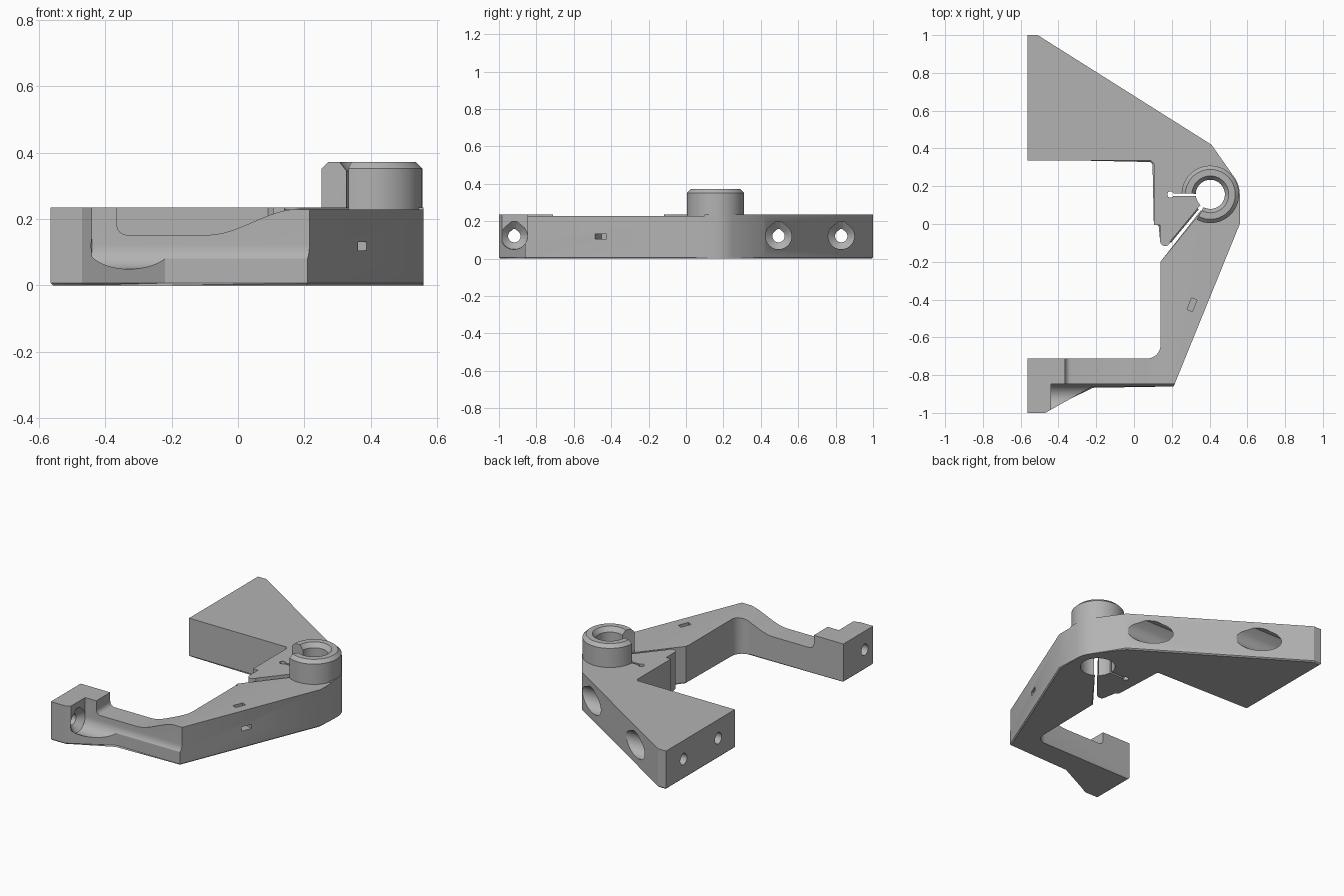
import bpy, bmesh
from math import sin, cos, pi, radians
from mathutils import Vector

cube = bpy.data.objects.get("Cube")
if cube:
    bpy.data.objects.remove(cube, do_unlink=True)

grey = bpy.data.materials.new("plain_grey")
grey.use_nodes = True
grey.diffuse_color = (0.45, 0.45, 0.45, 1)
grey.node_tree.nodes["Principled BSDF"].inputs["Base Color"].default_value = (0.45, 0.45, 0.45, 1)

CX, CY = 0.404, 0.157   # clamp bore centre
TOP = 0.235


def arc(cx, cy, r, a, b, n):
    return [(cx + r * cos(radians(a + (b - a) * i / n)),
             cy + r * sin(radians(a + (b - a) * i / n))) for i in range(n + 1)]


def loft(name, layers, axis="z", chamfer=0):
    """Join equal-length outlines; each layer is (position on axis, points)."""
    place = {"x": lambda u, v, h: (h, u, v),
             "y": lambda u, v, h: (u, h, v),
             "z": lambda u, v, h: (u, v, h)}[axis]
    bm = bmesh.new()
    rings = [[bm.verts.new(place(u, v, h)) for u, v in pts] for h, pts in layers]
    first = bm.faces.new(rings[0])
    bm.faces.new(rings[-1])
    n = len(rings[0])
    for lo, hi in zip(rings, rings[1:]):
        for i in range(n):
            j = (i + 1) % n
            bm.faces.new((lo[i], lo[j], hi[j], hi[i]))
    if chamfer:
        bmesh.ops.bevel(bm, geom=list(first.edges), offset=chamfer,
                        segments=1, affect="EDGES")
    bmesh.ops.recalc_face_normals(bm, faces=bm.faces)
    mesh = bpy.data.meshes.new(name)
    bm.to_mesh(mesh)
    bm.free()
    mesh.materials.append(grey)
    ob = bpy.data.objects.new(name, mesh)
    bpy.context.collection.objects.link(ob)
    return ob


def prism(name, pts, a, b, axis="z", chamfer=0):
    return loft(name, [(a, pts), (b, pts)], axis, chamfer)


def combine(target, tool, operation="DIFFERENCE"):
    mod = target.modifiers.new("combine", "BOOLEAN")
    mod.operation, mod.solver, mod.object = operation, "EXACT", tool
    bpy.context.view_layer.objects.active = target
    bpy.ops.object.modifier_apply(modifier=mod.name)
    bpy.data.objects.remove(tool, do_unlink=True)


# Bracket plate: rear wedge, clamp, slanted arm and front foot
outline = [(-0.565, 1.0), (-0.51, 1.0), (0.41, 0.42)]
outline += arc(CX, CY, 0.156, 36, 0, 10)
outline += [(0.56, 0.0), (0.21, -0.86), (-0.22, -0.86), (-0.47, -1.0), (-0.565, -1.0),
            (-0.565, -0.712)]
outline += arc(0.07, -0.642, 0.07, -90, 0, 10)
outline += [(0.14, -0.2), (0.385, 0.1), (0.36, 0.11), (0.19, -0.095)]
outline += arc(0.165, -0.09, 0.027, -30, -180, 6)
outline += [(0.138, -0.005), (0.105, -0.005), (0.105, 0.32), (0.09, 0.335), (-0.565, 0.335)]
bracket = prism("clamp_bracket", outline, 0, TOP, chamfer=0.007)

# Slightly lower arm top
combine(bracket, prism("arm_top_cut", [(-0.3, -1.1), (0.7, -1.1), (0.7, 0.1), (0.37, 0.1),
                                       (0.12, -0.21), (0.12, -0.6), (-0.3, -0.6)], 0.228, 0.3))

# Scooped saddle across the front arm
saddle = [(-0.365, 0.3)] + arc(-0.335, 0.182, 0.03, 180, 270, 6)
for i in range(13):
    t = i / 12
    saddle.append((-0.09 + 0.27 * t, 0.152 + 0.078 * t * t * (3 - 2 * t)))
saddle.append((0.18, 0.3))
combine(bracket, prism("saddle_cut", saddle, -1.1, -0.22, "y"))

# Collar: open ring with chamfered rim
def sector(r):
    return [(CX, CY)] + arc(CX, CY, r, -118, 178, 56)

combine(bracket, loft("collar", [(0.2, sector(0.152)), (0.352, sector(0.152)),
                                 (0.372, sector(0.132))]), "UNION")

# Stepped bore through clamp and collar
bore = [(-0.1, 0.1), (0.2, 0.1), (0.2001, 0.077), (0.345, 0.077), (0.375, 0.1), (0.45, 0.1)]
combine(bracket, loft("bore_cut", [(z, arc(CX, CY, r, 0, 352.5, 47)) for z, r in bore]))

# Thin relief slit with round end
combine(bracket, prism("slit_cut", [(0.195, 0.149), (0.36, 0.149), (0.36, 0.162),
                                    (0.195, 0.162)], -0.1, 0.3))
combine(bracket, prism("slit_end_cut", arc(0.193, 0.156, 0.017, 0, 345, 23), -0.1, 0.3))


# Screw holes with pointed roofs, running along x
def teardrop(y, r):
    return arc(y, 0.12, r, 140, 400, 28) + [(y + r * 0.2, 0.12 + r * 1.12),
                                            (y - r * 0.2, 0.12 + r * 1.12)]

for y in (-0.918, 0.495, 0.83):
    end = -0.43 if y < 0 else 0.6
    steps = [(-0.7, 0.033), (-0.475, 0.033), (-0.44, 0.07), (end, 0.07)]
    combine(bracket, loft("screw_cut", [(x, teardrop(y, r)) for x, r in steps], "x"))

# Open round-bottomed driver channel along the front foot
channel = arc(-0.92, 0.122, 0.073, -180, 0, 24) + [(-0.847, 0.3), (-1.1, 0.3), (-1.1, 0.122)]
combine(bracket, prism("channel_cut", channel, -0.44, 0.4, "x"))

# Tie slot: in through the slanted face, then up through the top
along = Vector((0.377, 0.926))
inward = Vector((-0.926, 0.377))
mouth = Vector((0.375, -0.455))

def slot(near, far):
    return [tuple(mouth + along * s * 0.033 + inward * d)
            for s, d in ((-1, near), (1, near), (1, far), (-1, far))]

combine(bracket, prism("slot_side_cut", slot(-0.05, 0.088), 0.105, 0.131))
combine(bracket, prism("slot_top_cut", slot(0.058, 0.088), 0.105, 0.3))

bpy.ops.object.select_all(action="DESELECT")
bracket.select_set(True)
bpy.context.view_layer.objects.active = bracket
bpy.ops.object.shade_smooth_by_angle(angle=radians(25))
